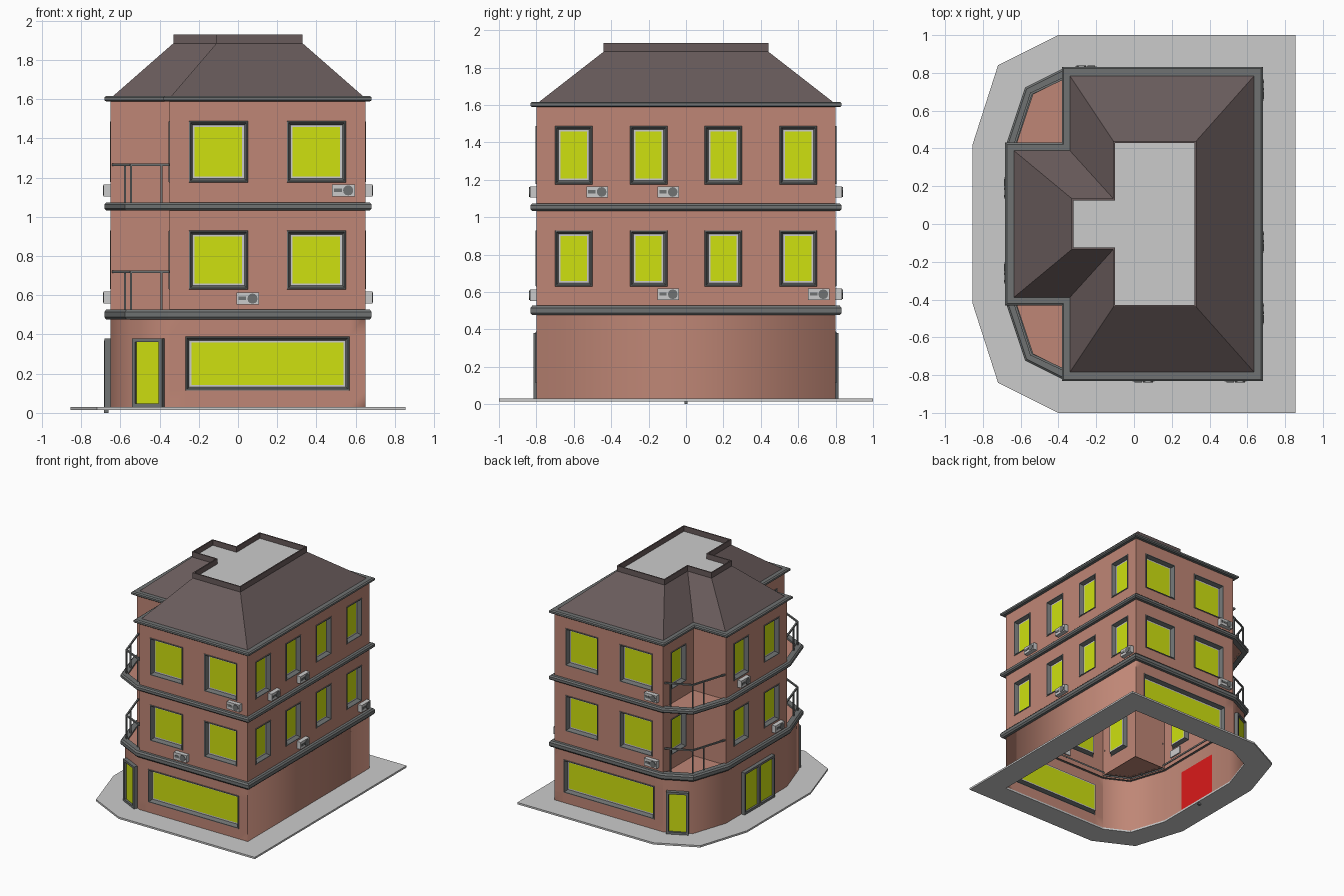
import bpy, bmesh
from math import radians, cos, sin, pi
from mathutils import Vector

if "Cube" in bpy.data.objects:
    bpy.data.objects.remove(bpy.data.objects["Cube"])

Z = Vector((0, 0, 1))
COLORS = {
    'wall': (0.52, 0.24, 0.18, 1), 'trim': (0.16, 0.17, 0.17, 1),
    'roof': (0.14, 0.105, 0.105, 1), 'glass': (0.62, 0.75, 0.005, 1),
    'red': (0.7, 0.01, 0.01, 1), 'grey': None,
}
parts = {}   # name -> (bmesh, colour)


def face(name, color, pts):
    bm = parts.setdefault(name, (bmesh.new(), color))[0]
    bm.faces.new([bm.verts.new(p) for p in pts])


def bridge(name, color, a, b):
    for i in range(len(a)):
        j = (i + 1) % len(a)
        face(name, color, (a[i], a[j], b[j], b[i]))


def mirrored(half):
    """Close a y-symmetric, counter-clockwise outline from its back half."""
    (x, y), rest = half[0], half[1:]
    return [(x, -y), (x, y)] + rest + [(u, -v) for u, v in reversed(rest)]


def offset(outline, d):
    """Mitred outward offset of a counter-clockwise outline."""
    out, n = [], len(outline)
    for i in range(n):
        p = Vector(outline[i])
        a = (p - Vector(outline[i - 1])).normalized()
        b = (Vector(outline[(i + 1) % n]) - p).normalized()
        na, nb = Vector((a.y, -a.x)), Vector((b.y, -b.x))
        out.append(p + (na + nb) * d / (1 + na.dot(nb)))
    return out


def level(outline, z):
    return [Vector((p[0], p[1], z)) for p in outline]


def loft(name, color, loops):
    for a, b in zip(loops, loops[1:]):
        bridge(name, color, a, b)


def edge_frame(outline, i):
    """Mapping (along, height, outward) -> world for one outline edge."""
    p, q = Vector(outline[i]), Vector(outline[(i + 1) % len(outline)])
    t = (q - p).normalized()
    m = (p + q) / 2

    def F(s, z, d=0.0):
        return Vector((m.x + t.x * s + t.y * d, m.y + t.y * s - t.x * d, z))
    return F, (q - p).length / 2


def rect(F, s0, s1, z0, z1, inset=0, d=0):
    a, b, c, e = s0 + inset, s1 - inset, z0 + inset, z1 - inset
    return [F(a, c, d), F(b, c, d), F(b, e, d), F(a, e, d)]


def box(name, color, F, s0, s1, z0, z1, d0, d1):
    back, front = rect(F, s0, s1, z0, z1, 0, d0), rect(F, s0, s1, z0, z1, 0, d1)
    bridge(name, color, back, front)
    face(name, color, front)
    face(name, color, back[::-1])


def bar(name, color, p, q, r):
    """Square bar between two points."""
    d = (q - p).normalized()
    u = d.cross(Z) if abs(d.z) < 0.9 else Vector((1, 0, 0))
    u.normalize()
    v = d.cross(u)
    ring = [(u + v) * r, (v - u) * r, (-u - v) * r, (u - v) * r]
    a, b = [p + o for o in ring], [q + o for o in ring]
    bridge(name, color, a, b)
    face(name, color, a[::-1])
    face(name, color, b)


def wall(name, F, half, z0, z1, holes):
    """Wall sheet with rectangular openings."""
    ss = sorted({-half, half} | {v for h in holes for v in h[:2]})
    zs = sorted({z0, z1} | {v for h in holes for v in h[2:]})
    for a, b in zip(ss, ss[1:]):
        for c, e in zip(zs, zs[1:]):
            s, z = (a + b) / 2, (c + e) / 2
            if not any(h[0] < s < h[1] and h[2] < z < h[3] for h in holes):
                face(name, 'wall', rect(F, a, b, c, e))


def window(F, h):
    loft('window_frames', 'trim', [rect(F, *h, i, d) for i, d in
         ((0, 0), (0.002, 0.004), (0.008, 0.004), (0.019, -0.03))])
    bridge('window_sashes', 'grey', rect(F, *h, 0.019, -0.03), rect(F, *h, 0.03, -0.03))
    face('window_glass', 'glass', rect(F, *h, 0.03, -0.03))


def door(F, s0, s1):
    h = (s0, s1, 0.03, 0.38)
    loft('door_frames', 'trim', [rect(F, *h, i, d) for i, d in
         ((0, 0), (0, 0.032), (0.018, 0.032), (0.018, 0.015))])
    face('door_glass', 'glass', rect(F, *h, 0.018, 0.015))


def air_conditioner(F, s, z):
    box('air_conditioners', 'grey', F, s - .058, s + .058, z - .03, z + .03, -.01, .035)
    box('conditioner_grilles', 'trim', F, s - .048, s - .008, z - .008, z + .01, .034, .038)
    a, b = [[F(s + .024 + .026 * cos(k * pi / 6), z + .026 * sin(k * pi / 6), d)
             for k in range(12)] for d in (.034, .039)]
    bridge('conditioner_fans', 'trim', a, b)
    face('conditioner_fans', 'trim', b)


# Plan outlines
ground = mirrored([(.65, .8), (-.35, .8), (-.55, .7), (-.65, .4)])
upper = mirrored([(.65, .8), (-.35, .8), (-.35, .4), (-.65, .4)])
roof_top = mirrored([(.33, .44), (-.11, .44), (-.11, .135), (-.33, .135)])
plot = mirrored([(.855, 1), (-.4, 1), (-.72, .84), (-.855, .42)])

# Pavement ring around the building
loft('pavement', 'grey', [level(plot, .015), level(plot, .03), level(ground, .03),
                          level(ground, .015), level(plot, .015)])

# Ground floor walls with the shop windows
for i in range(8):
    F, half = edge_frame(ground, i)
    holes = [(-.418, .418, .113, .389)] if i in (1, 7) else []
    wall('ground_floor_walls', F, half, .03, .5, holes)
    for h in holes:
        window(F, h)
    if i in (2, 6):
        door(F, -.085, .085)
    if i == 4:                       # double entrance with centre post
        door(F, -.2, .006)
        door(F, -.006, .2)
        box('entrance_post', 'trim', F, -.008, .008, 0, .37, .01, .034)
        face('entrance_backing', 'red', rect(F, -.19, .19, .03, .37, 0, -.003))

# Upper floor walls and windows
spots = {0: (-.6, -.2, .2, .6), 1: (-.25, .25), 2: (0,), 4: (-.2, .2), 6: (0,), 7: (-.25, .25)}
for i in range(8):
    F, half = edge_frame(upper, i)
    w = .151 if i in (1, 7) else .1
    holes = [(s - w, s + w, a, b) for s in spots.get(i, ())
             for a, b in ((.63, .93), (1.176, 1.488))]
    wall('upper_walls', F, half, .5, 1.6, holes)
    for h in holes:
        window(F, h)

# Air conditioners: edge, position along the wall, height
for i, s, z in ((0, -.475, 1.135), (0, -.095, 1.135), (0, -.095, .588), (0, .71, .588),
                (7, .388, 1.135), (7, -.1, .583), (1, .405, 1.135), (1, .405, .588),
                (4, -.19, 1.135), (4, .26, .588)):
    air_conditioner(edge_frame(upper, i)[0], s, z)

# Cornice bands
for name, plan, a, b in (('lower_cornice', ground, .476, .527),
                         ('middle_cornice', ground, 1.033, 1.072),
                         ('eaves_cornice', upper, 1.588, 1.617)):
    c = (b - a) * .25
    loft(name, 'trim', [level(offset(plan, d), z) for d, z in
         ((-.02, a), (.022, a), (.032, a + c), (.032, b - c), (.022, b), (-.02, b), (-.02, b - .015))])

# Balcony floors and railings on both corners
for floor, rail in ((.513, .72), (1.058, 1.265)):
    for m in (1, -1):
        pts = [Vector((x, y * m, floor)) for x, y in ((-.35, .8), (-.55, .7), (-.65, .4), (-.35, .4))]
        face('balcony_floors', 'wall', pts[::m])
        path = [Vector((x, y * m, rail)) for x, y in ((-.35, .782), (-.545, .69), (-.638, .4))]
        for p, q in zip(path, path[1:]):
            bar('balcony_handrails', 'trim', p, q, .006)
        for x, y in ((-.39, .763), (-.545, .69), (-.577, .59)):
            bar('balcony_posts', 'trim', Vector((x, y * m, floor - .02)), Vector((x, y * m, rail)), .005)

# Hipped roof with a sunken flat top
inner = offset(roof_top, -.01)
loft('roof', 'roof', [level(upper, 1.605), level(roof_top, 1.885), level(roof_top, 1.93),
                      level(inner, 1.93), level(inner, 1.885)])
face('roof_deck', 'grey', level(inner, 1.886))

# Turn the collected parts into objects
mats = {}
for key, col in COLORS.items():
    if col:
        mats[key] = bpy.data.materials.new(key)
        mats[key].diffuse_color = col
for name, (bm, color) in parts.items():
    bmesh.ops.remove_doubles(bm, verts=bm.verts, dist=1e-5)
    me = bpy.data.meshes.new(name)
    bm.to_mesh(me)
    bm.free()
    if color in mats:
        me.materials.append(mats[color])
    ob = bpy.data.objects.new(name, me)
    bpy.context.collection.objects.link(ob)
    if name in ('ground_floor_walls', 'conditioner_fans'):
        bpy.ops.object.select_all(action='DESELECT')
        ob.select_set(True)
        bpy.context.view_layer.objects.active = ob
        bpy.ops.object.shade_smooth_by_angle(angle=radians(50))

for m in bpy.data.materials:
    if m.users and not m.is_grease_pencil:
        m.use_nodes = True
        m.node_tree.nodes["Principled BSDF"].inputs["Base Color"].default_value = m.diffuse_color
